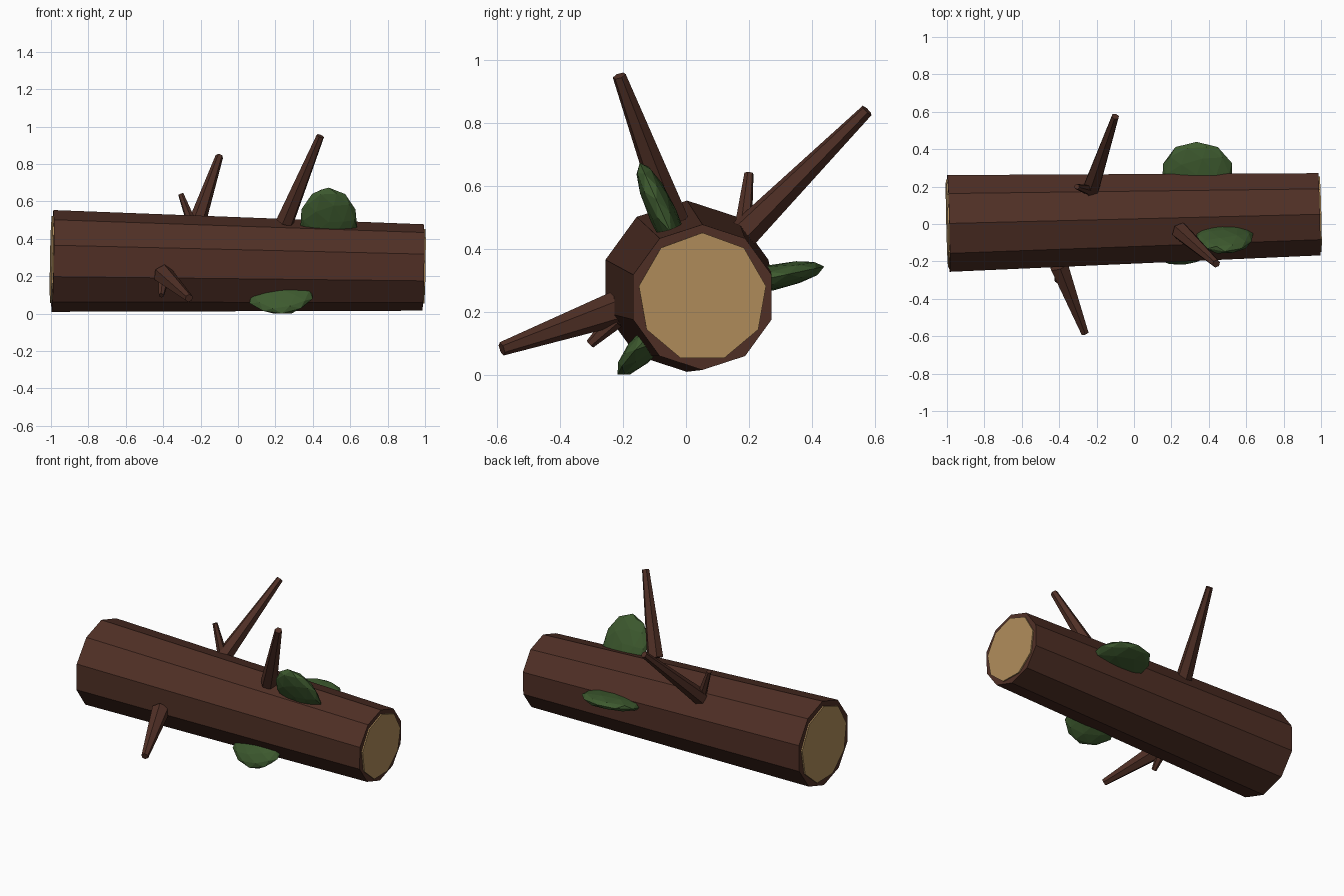
import bpy, bmesh, math, random
from mathutils import Vector, Matrix

random.seed(4)
cube = bpy.data.objects.get("Cube")
if cube:
    bpy.data.objects.remove(cube, do_unlink=True)


def material(name, rgb):
    m = bpy.data.materials.new(name)
    m.use_nodes = True
    m.diffuse_color = (*rgb, 1)
    m.node_tree.nodes["Principled BSDF"].inputs["Base Color"].default_value = (*rgb, 1)
    return m


BARK = material("bark brown", (0.080, 0.029, 0.019))
WOOD = material("cut wood tan", (0.434, 0.266, 0.105))
MOSS = material("moss green", (0.047, 0.102, 0.028))


def finish(bm, name, mat):
    mesh = bpy.data.meshes.new(name)
    bmesh.ops.recalc_face_normals(bm, faces=bm.faces)
    bm.to_mesh(mesh)
    bm.free()
    mesh.materials.append(mat)
    obj = bpy.data.objects.new(name, mesh)
    bpy.context.collection.objects.link(obj)
    return obj


def tapered(name, start, end, r1, r2, sides, mat):
    """Flat-sided tapered cylinder between two points, one corner facing up."""
    start, end = Vector(start), Vector(end)
    axis = (end - start).normalized()
    side = axis.cross(Vector((0, 0, 1))).normalized()
    up = side.cross(axis)
    bm = bmesh.new()
    rings = []
    for centre, r in ((start, r1), (end, r2)):
        angles = [math.tau * i / sides for i in range(sides)]
        rings.append([bm.verts.new(centre + r * (up * math.cos(a) + side * math.sin(a)))
                      for a in angles])
    for i in range(sides):
        j = (i + 1) % sides
        bm.faces.new((rings[0][i], rings[0][j], rings[1][j], rings[1][i]))
    bm.faces.new(rings[0])
    bm.faces.new(rings[1])
    return finish(bm, name, mat)


# Log trunk with a thin cut disc on each end
LEFT, RIGHT = Vector((-0.992, 0.003, 0.282)), Vector((0.99, 0.052, 0.247))
AXIS = (RIGHT - LEFT).normalized()
tapered("log_trunk", LEFT, RIGHT, 0.272, 0.231, 10, BARK)
tapered("cut_end_large", LEFT - AXIS * 0.008, LEFT + AXIS * 0.001, 0.24, 0.24, 9, WOOD)
tapered("cut_end_small", RIGHT - AXIS * 0.001, RIGHT + AXIS * 0.008, 0.205, 0.205, 9, WOOD)

# Broken branches and the small twigs at their bases
for name, start, end, r1, r2 in (
    ("back_branch", (-0.235, 0.175, 0.44), (-0.1, 0.575, 0.84), 0.05, 0.021),
    ("back_twig", (-0.235, 0.18, 0.45), (-0.306, 0.2, 0.64), 0.03, 0.015),
    ("top_branch", (0.25, -0.04, 0.49), (0.44, -0.212, 0.95), 0.05, 0.022),
    ("front_branch", (-0.4, -0.225, 0.21), (-0.262, -0.585, 0.083), 0.055, 0.022),
    ("front_twig", (-0.4, -0.225, 0.175), (-0.41, -0.305, 0.098), 0.03, 0.015),
):
    tapered(name, start, end, r1, r2, 6, BARK)


# Flattened moss clumps standing out from the bark
def moss(name, x, angle, distance, size, tilt):
    centre = LEFT.lerp(RIGHT, (x + 1) / 2)
    a = math.radians(angle)
    out = Vector((0, math.cos(a), math.sin(a)))
    flat = Vector((1, 0, 0)).cross(out)
    basis = Matrix((Vector((1, 0, 0)), out, flat)).transposed()
    bm = bmesh.new()
    bmesh.ops.create_icosphere(bm, subdivisions=2, radius=1)
    turn = Matrix.Rotation(math.radians(tilt), 3, 'Y')
    for v in bm.verts:
        p = v.co * random.uniform(0.95, 1.03)
        p = turn @ Vector([c * s for c, s in zip(p, size)])
        v.co = Vector((x, centre.y, centre.z)) + out * distance + basis @ p
    finish(bm, name, MOSS)


moss("back_moss", 0.335, 12, 0.24, (0.195, 0.18, 0.042), 0)
moss("top_moss", 0.485, 114, 0.275, (0.157, 0.185, 0.045), 0)
moss("front_moss", 0.235, 226, 0.225, (0.178, 0.137, 0.045), 5)
